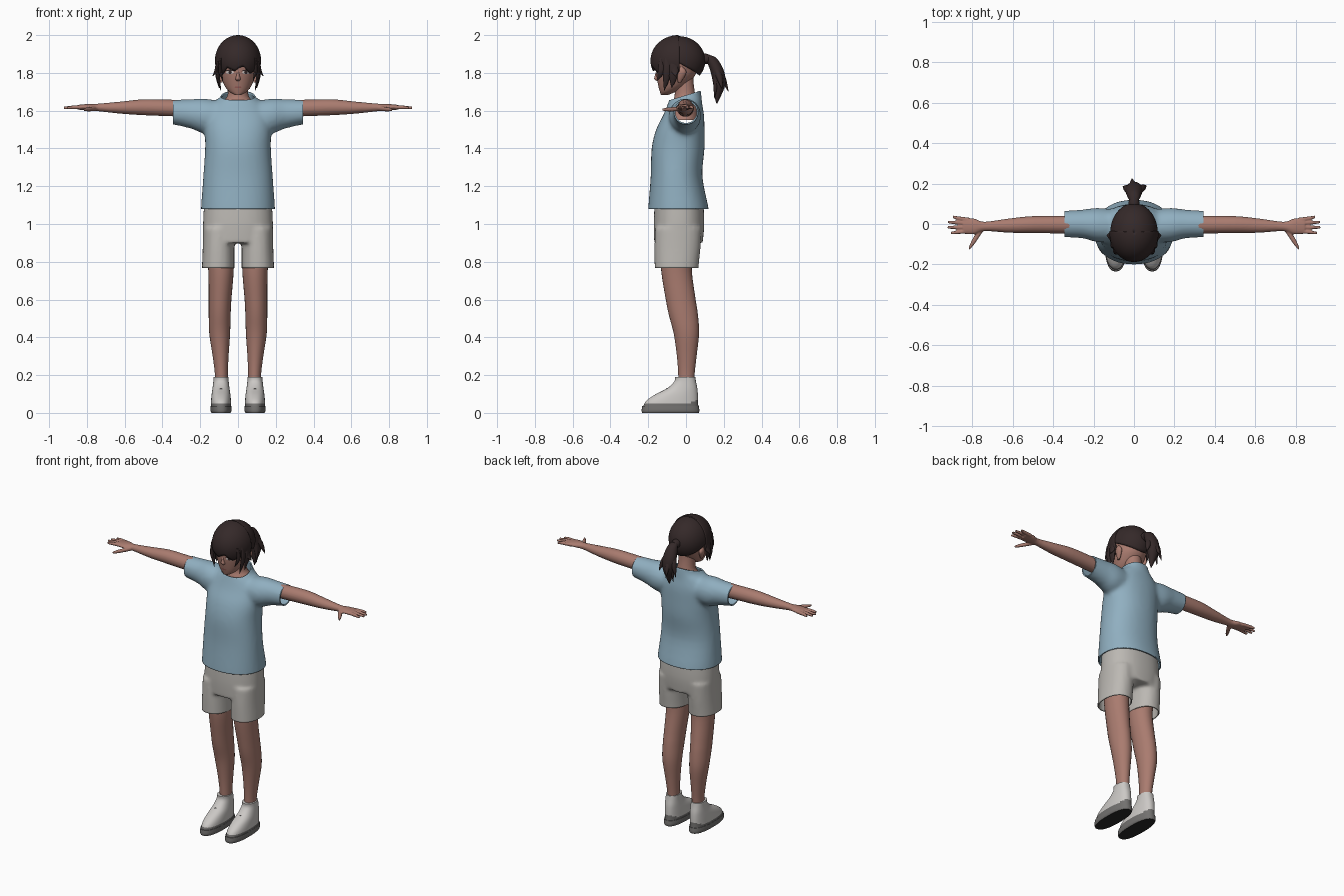
import bpy, bmesh, math
from mathutils import Vector
from mathutils.bvhtree import BVHTree

if "Cube" in bpy.data.objects:
    bpy.data.objects.remove(bpy.data.objects["Cube"])


def material(name, *rgb):
    m = bpy.data.materials.new(name)
    m.use_nodes = True
    m.diffuse_color = (*rgb, 1)
    m.node_tree.nodes["Principled BSDF"].inputs["Base Color"].default_value = (*rgb, 1)
    return m


SKIN = material("skin", .40, .20, .16)
HAIR = material("dark hair", .035, .022, .022)
SHIRT = material("light blue cloth", .28, .43, .53)
SHORTS = material("pale grey cloth", .50, .48, .45)
SHOE = material("off white leather", .60, .58, .56)
SOLE = material("grey rubber", .17, .165, .16)
TREAD = material("black rubber", .02, .02, .02)
EYE = material("eye white", .65, .6, .58)
LIPS = material("lips", .33, .11, .1)


def loft(bm, rings, axis="z", n=28, side=1, power=2.0, steps=4):
    """Smooth tube through rings (position, centre a, centre b, radius a, radius b)."""
    pts = [Vector(r) for r in rings]
    ext = [pts[0]] + pts + [pts[-1]]
    path = []
    for i in range(len(pts) - 1):
        a, b, c, d = ext[i:i + 4]
        for k in range(steps):
            t = k / steps
            path.append((b * 2 + (c - a) * t + (a * 2 - b * 5 + c * 4 - d) * t ** 2
                         + (b * 3 - a - c * 3 + d) * t ** 3) / 2)
    path.append(pts[-1])
    loops = []
    for t, ca, cb, ra, rb in path:
        loop = []
        for k in range(n):
            u = math.tau * k / n
            c, s = math.cos(u), math.sin(u)
            a = ca + ra * math.copysign(abs(c) ** (2 / power), c)
            b = cb + rb * math.copysign(abs(s) ** (2 / power), s)
            co = {"z": (a, b, t), "x": (t, a, b), "y": (a, t, b)}[axis]
            loop.append(bm.verts.new((co[0] * side, co[1], co[2])))
        loops.append(loop)
    for p, q in zip(loops, loops[1:]):
        for k in range(n):
            bm.faces.new((p[k], p[(k + 1) % n], q[(k + 1) % n], q[k]))
    bm.faces.new(loops[0])
    bm.faces.new(loops[-1])


def finish(name, bm, *mats, rule=None, angle=50, thick=0):
    bmesh.ops.recalc_face_normals(bm, faces=bm.faces)
    bm.normal_update()
    if rule:
        for f in bm.faces:
            f.material_index = rule(f)
    me = bpy.data.meshes.new(name)
    bm.to_mesh(me)
    bm.free()
    for m in mats:
        me.materials.append(m)
    ob = bpy.data.objects.new(name, me)
    bpy.context.collection.objects.link(ob)
    bpy.ops.object.select_all(action="DESELECT")
    ob.select_set(True)
    bpy.context.view_layer.objects.active = ob
    bpy.ops.object.shade_smooth_by_angle(angle=math.radians(angle))
    if thick:
        mod = ob.modifiers.new("thickness", "SOLIDIFY")
        mod.thickness, mod.offset = thick, -1
    return ob


def part(name, rings, *mats, rule=None, **kw):
    bm = bmesh.new()
    loft(bm, rings, **kw)
    return finish(name, bm, *mats, rule=rule)


def fuse(bm, voxel, rounds):
    """Merge overlapping lofts into one soft skin."""
    me = bpy.data.meshes.new("blend")
    bmesh.ops.recalc_face_normals(bm, faces=bm.faces)
    bm.to_mesh(me)
    bm.free()
    ob = bpy.data.objects.new("blend", me)
    bpy.context.collection.objects.link(ob)
    mod = ob.modifiers.new("remesh", "REMESH")
    mod.mode, mod.voxel_size = "VOXEL", voxel
    mod = ob.modifiers.new("smooth", "SMOOTH")
    mod.iterations = rounds
    dg = bpy.context.evaluated_depsgraph_get()
    out = bmesh.new()
    out.from_mesh(ob.evaluated_get(dg).to_mesh())
    bpy.data.objects.remove(ob)
    return out


def cut(bm, co, no):
    bmesh.ops.bisect_plane(bm, geom=bm.verts[:] + bm.edges[:] + bm.faces[:],
                           plane_co=co, plane_no=no, clear_outer=True)


# Shirt: body and sleeves blended, then trimmed open at hem, cuffs and collar
bm = bmesh.new()
loft(bm, [(1.02, 0, -.04, .196, .16), (1.08, 0, -.04, .196, .16), (1.25, 0, -.05, .184, .137),
          (1.4, 0, -.042, .174, .14), (1.5, 0, -.03, .176, .128), (1.58, 0, -.012, .17, .107),
          (1.64, 0, -.005, .135, .09), (1.68, 0, 0, .088, .082), (1.76, 0, 0, .075, .07)],
     n=48, power=2.2)
for s in (1, -1):
    loft(bm, [(.08, -.01, 1.57, .08, .08), (.18, -.005, 1.572, .085, .092),
              (.25, 0, 1.583, .072, .078), (.345, 0, 1.592, .066, .066),
              (.4, 0, 1.592, .066, .066)], axis="x", side=s)
bm = fuse(bm, .012, 8)
cut(bm, (0, 0, 1.08), (0, 0, -1))
cut(bm, (0, 0, 1.682), (0, -.3, 1))
for s in (1, -1):
    cut(bm, (.345 * s, 0, 0), (s, 0, 0))
finish("shirt", bm, SHIRT, thick=.008)

# Shorts
bm = bmesh.new()
loft(bm, [(1.13, 0, -.037, .178, .128), (1, 0, -.037, .185, .134), (.9, 0, -.04, .182, .128)],
     n=48, power=2.3)
for s in (1, -1):
    loft(bm, [(.98, .1, -.04, .085, .124), (.87, .103, -.045, .084, .122),
              (.765, .105, -.05, .086, .116), (.7, .105, -.05, .086, .116)], side=s, power=2.2)
bm = fuse(bm, .011, 5)
cut(bm, (0, 0, .768), (0, 0, -1))
finish("shorts", bm, SHORTS, thick=.008)

# Neck and upper chest
part("neck", [(1.55, 0, -.01, .12, .08), (1.64, 0, -.005, .085, .068), (1.68, 0, -.005, .056, .055),
              (1.75, 0, -.01, .05, .05), (1.82, 0, -.01, .05, .05)], SKIN)

# Head with nose and ears
bm = bmesh.new()
loft(bm, [(1.684, 0, -.113, .018, .02), (1.7, 0, -.096, .046, .042), (1.73, 0, -.075, .07, .071),
          (1.78, 0, -.056, .09, .1), (1.82, 0, -.05, .098, .11), (1.88, 0, -.045, .104, .12),
          (1.95, 0, -.04, .075, .085)], n=40)
loft(bm, [(1.758, 0, -.15, .008, .006), (1.768, 0, -.153, .014, .015),
          (1.785, 0, -.153, .009, .012), (1.81, 0, -.152, .006, .006)], n=16)
for s in (1, -1):
    loft(bm, [(1.75, .088, -.035, .006, .008), (1.775, .094, -.028, .012, .018),
              (1.805, .099, -.022, .014, .024), (1.83, .1, -.025, .006, .01)], n=16, side=s)
head = finish("head", bm, SKIN)

# Face details as thin plates following the face
bm = bmesh.new()
bm.from_mesh(head.data)
face_tree = BVHTree.FromBMesh(bm)
bm.free()


def plate(name, x, z, rx, rz, mat, lift, arch=0):
    bm = bmesh.new()
    bmesh.ops.create_grid(bm, x_segments=8, y_segments=4, size=1)
    for v in bm.verts:
        px = x + v.co.x * rx
        pz = z + v.co.y * rz * math.sqrt(max(.04, 1 - v.co.x ** 2)) - arch * v.co.x ** 2
        hit = face_tree.ray_cast(Vector((px, -1, pz)), Vector((0, 1, 0)))[0]
        v.co = (px, (hit.y if hit else -.13) - lift, pz)
    finish(name, bm, mat)


for s, label in ((1, "left"), (-1, "right")):
    plate(label + "_eye_white", .043 * s, 1.803, .021, .009, EYE, .001)
    plate(label + "_iris", .042 * s, 1.803, .009, .009, HAIR, .002)
    plate(label + "_lashes", .044 * s, 1.814, .025, .003, HAIR, .003, .005)
    plate(label + "_eyebrow", .044 * s, 1.836, .024, .003, HAIR, .002, .005)
plate("mouth", 0, 1.724, .019, .005, LIPS, .0015)


# Hair shells: swept from the crown down to a given lower edge
def hair_shell(name, scale, half, count, edge, thick):
    bm = bmesh.new()
    rows = 18
    grid = []
    for i in range(count + 1):
        phi = -half + 2 * half * i / count
        end = math.radians(edge(phi))
        col = []
        for j in range(rows + 1):
            th = .01 + (end - .01) * j / rows
            col.append(bm.verts.new((.122 * scale * math.sin(th) * math.sin(phi),
                                     -.04 - .148 * scale * math.sin(th) * math.cos(phi),
                                     1.865 + .135 * scale * math.cos(th))))
        grid.append(col)
    for p, q in zip(grid, grid[1:]):
        for j in range(rows):
            bm.faces.new((p[j], p[j + 1], q[j + 1], q[j]))
    bmesh.ops.remove_doubles(bm, verts=bm.verts, dist=.0002)
    finish(name, bm, HAIR, thick=thick)


def fringe(phi):
    zigzag = abs((phi * 2.6 + .35) % 2 - 1)
    return 99 + 13 * abs(math.sin(phi)) + 14 * zigzag


hair_shell("back_hair", .96, math.pi, 64, lambda p: 95 - 33 * math.cos(p), .02)
hair_shell("fringe", 1, math.radians(92), 60, fringe, .012)

# Side locks framing the face
for s, label in ((1, "left"), (-1, "right")):
    for i, (x, y, tip_x, tip_y, tip_z, w) in enumerate((
            (.108, -.1, .09, -.115, 1.705, .02), (.113, -.065, .1, -.075, 1.72, .024),
            (.114, -.06, .135, -.055, 1.782, .02), (.095, -.13, .08, -.15, 1.76, .018))):
        part(f"{label}_lock_{i + 1}", [(1.88, x * .95, y, .006, w * .7), (1.82, x, y, .009, w),
             ((1.82 + tip_z) / 2, (x * 2 + tip_x) / 3, (y * 2 + tip_y) / 3, .008, w * .8),
             (tip_z, tip_x, tip_y, .001, .001)], HAIR, n=12, side=s)

# Ponytail with loose ends and tie
part("ponytail", [(1.893, 0, .118, .012, .012), (1.875, 0, .135, .028, .03),
                  (1.81, 0, .165, .042, .036), (1.74, .002, .176, .036, .032),
                  (1.68, .004, .168, .018, .018), (1.637, .005, .163, .002, .002)], HAIR)
for i, (x, y, z) in enumerate(((.062, .19, 1.715), (-.055, .185, 1.7), (-.01, .225, 1.7),
                               (.03, .15, 1.665), (-.03, .175, 1.66))):
    part(f"ponytail_end_{i + 1}", [(1.85, x * .2, .15, .015, .015), (1.78, x * .6, .1 + y * .4, .018, .018),
                                   (z, x, y, .001, .001)], HAIR, n=12)
part("hair_tie", [(.085, 0, 1.875, .024, .024), (.105, 0, 1.875, .027, .027),
                  (.13, 0, 1.872, .02, .022)], HAIR, axis="y")

for s, label in ((1, "left"), (-1, "right")):
    # Arm, palm, fingers and thumb in one soft skin
    bm = bmesh.new()
    loft(bm, [(.25, -.003, 1.612, .045, .045), (.345, -.003, 1.614, .044, .044),
              (.5, -.003, 1.618, .042, .042), (.62, -.008, 1.616, .035, .032),
              (.74, -.012, 1.617, .023, .02), (.79, -.012, 1.619, .039, .017),
              (.845, -.01, 1.618, .039, .013)], axis="x", side=s)
    for base, tip, reach in ((.022, .036, .897), (.003, .01, .92), (-.016, -.017, .923), (-.036, -.045, .907)):
        loft(bm, [(.815, base, 1.618, .01, .011), (.87, (base + tip) / 2, 1.618, .0095, .01),
                  (reach, tip, 1.615, .007, .007)], axis="x", n=12, side=s)
    loft(bm, [(.745, -.015, 1.612, .018, .013), (.78, -.065, 1.608, .022, .012),
              (.805, -.102, 1.606, .017, .01), (.818, -.124, 1.605, .006, .006)], axis="x", n=14, side=s)
    finish(label + "_arm", fuse(bm, .005, 2), SKIN)

    # Leg
    part(label + "_leg", [(.88, .095, -.05, .074, .085), (.75, .09, -.05, .067, .081),
                          (.6, .095, -.028, .06, .079), (.52, .097, -.014, .058, .077),
                          (.42, .097, .002, .055, .067), (.3, .092, .004, .042, .052),
                          (.2, .088, .002, .034, .043), (.1, .088, 0, .034, .04)], SKIN, side=s)

    # Shoe: heel panel and toe bumper in grey
    part(label + "_shoe", [(.02, .09, -.082, .054, .148), (.06, .09, -.075, .053, .139),
                           (.095, .09, -.052, .05, .115), (.13, .09, -.02, .045, .08),
                           (.165, .09, -.005, .041, .058), (.19, .09, -.005, .04, .054)],
         SHOE, SOLE, power=2.3, side=s, n=40,
         rule=lambda f: int(f.calc_center_median().z < .045 + .4 * max(0, f.calc_center_median().y)))
    part(label + "_sole", [(0, .09, -.082, .051, .15), (.012, .09, -.082, .056, .153),
                           (.036, .09, -.082, .055, .15)], SOLE, TREAD, power=2.4, side=s, n=40,
         rule=lambda f: int(f.normal.z < -.6))
    for i in range(3):
        y, z = -.125 + .03 * i, .106 + .019 * i
        part(f"{label}_lace_{i + 1}", [(.066, y, z - .004, .004, .004), (.09, y - .006, z + .002, .004, .004),
                                       (.114, y, z - .004, .004, .004)], SOLE, axis="x", n=10, side=s)
